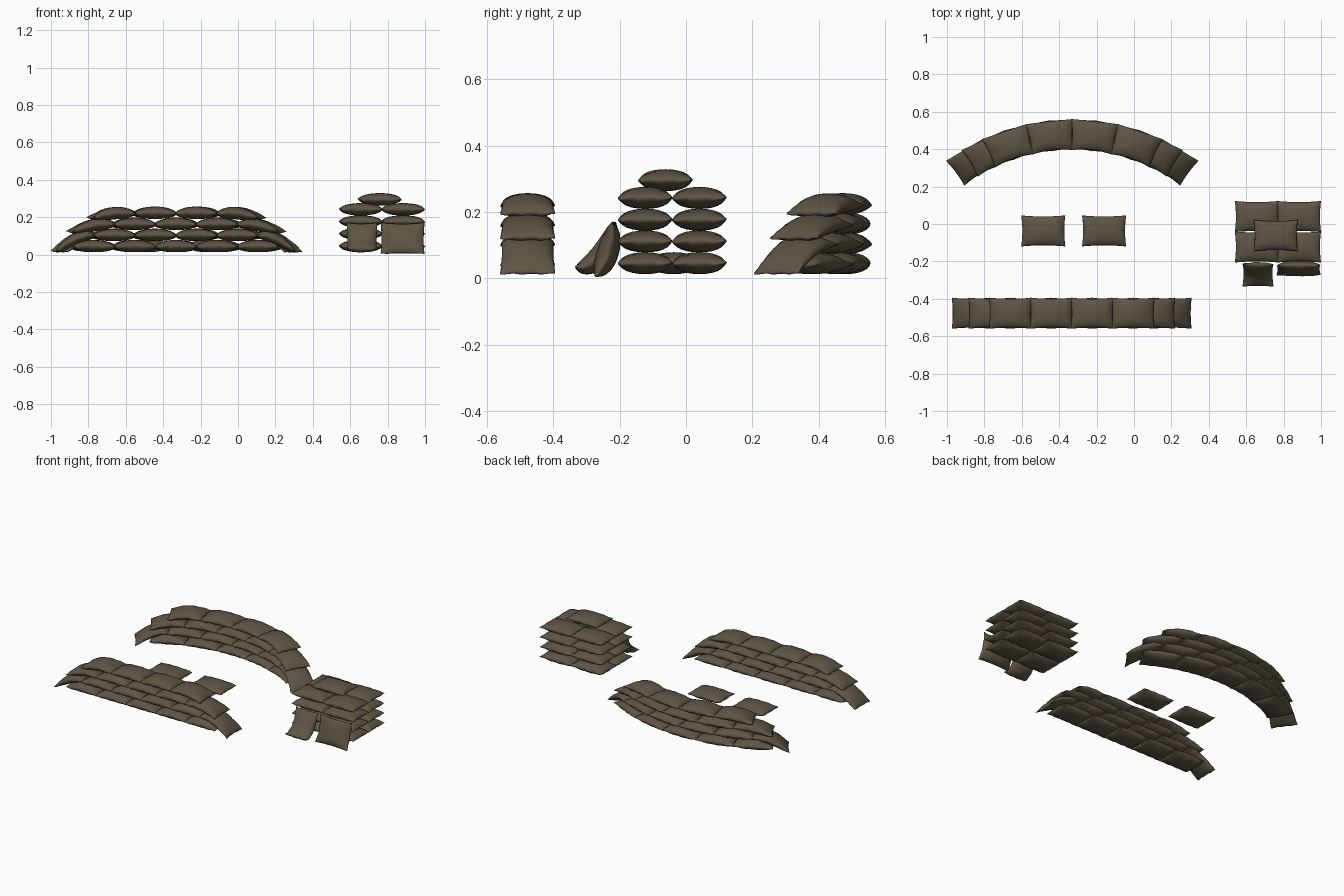
import bpy, bmesh, math
from mathutils import Vector

if "Cube" in bpy.data.objects:
    bpy.data.objects.remove(bpy.data.objects["Cube"])

L, W, T = 0.236, 0.166, 0.066      # sandbag length, width, thickness
NU, NV = 16, 12                    # grid resolution of each bag face

cloth = bpy.data.materials.new("brown_burlap")
cloth.diffuse_color = (0.112, 0.090, 0.058, 1)
cloth.use_nodes = True
cloth.node_tree.nodes["Principled BSDF"].inputs["Base Color"].default_value = cloth.diffuse_color


def add_bag(bm, place):
    """Pillow with pinched seam; place(x, y, n) maps local coordinates to the scene."""
    def point(i, j, side):
        u = math.sin(math.pi * (i / NU - 0.5))
        v = math.sin(math.pi * (j / NV - 0.5))
        x = L / 2 * u * (1 - 0.05 * (1 - v * v))
        y = W / 2 * v * (1 - 0.07 * (1 - u * u))
        h = T / 2 * (max(0, 1 - abs(u) ** 2.3) * max(0, 1 - abs(v) ** 2.3)) ** 0.55
        ripple = 0.002 * (math.sin(11 * u) * v * v + math.sin(9 * v) * u * u)
        return Vector(place(x, y, side * h + ripple))

    top, bottom = {}, {}
    for i in range(NU + 1):
        for j in range(NV + 1):
            top[i, j] = bm.verts.new(point(i, j, 1))
            seam = i in (0, NU) or j in (0, NV)
            bottom[i, j] = top[i, j] if seam else bm.verts.new(point(i, j, -1))
    for i in range(NU):
        for j in range(NV):
            q = [(i, j), (i + 1, j), (i + 1, j + 1), (i, j + 1)]
            bm.faces.new([top[k] for k in q])
            if any(bottom[k] is not top[k] for k in q):
                bm.faces.new([bottom[k] for k in reversed(q)])


def build(name, placements):
    bm = bmesh.new()
    for p in placements:
        add_bag(bm, p)
    bmesh.ops.recalc_face_normals(bm, faces=bm.faces)
    for f in bm.faces:
        f.smooth = True
    me = bpy.data.meshes.new(name)
    bm.to_mesh(me)
    bm.free()
    me.materials.append(cloth)
    ob = bpy.data.objects.new(name, me)
    bpy.context.collection.objects.link(ob)


def flat(cx, cy, cz):
    return lambda x, y, n: (cx + x, cy + y, cz + n)


def bend(p0, p1, p2, cross, along_length):
    """Bag draped along a quadratic curve in the y-z plane."""
    p0, p1, p2 = Vector(p0), Vector(p1), Vector(p2)

    def place(x, y, n):
        t, c = (x / L + 0.5, y) if along_length else (y / W + 0.5, x)
        p = p0 * (1 - t) ** 2 + p1 * 2 * t * (1 - t) + p2 * t * t
        d = ((p1 - p0) * (1 - t) + (p2 - p1) * t).normalized()
        return (cross + c, p.x - d.y * n, p.y + d.x * n)
    return place


# Wall rows: bag count, centre height, droop start, droop strength
PITCH = 0.222
ROWS = [(5, 0.046, 9, 0), (6, 0.106, 0.47, 0.95), (5, 0.165, 0.38, 0.5), (4, 0.224, 0.30, 0.4)]


def wall(guide, stretch):
    bags = []
    for count, z, start, k in ROWS:
        for i in range(count):
            c = (i - (count - 1) / 2) * PITCH

            def place(x, y, n, c=c, z=z, start=start, k=k):
                s = c + x * 0.985
                over = max(0, abs(s) - start)
                drop = k * over ** 1.5 + 0.005 * (2 * x / L) ** 2
                s -= math.copysign(0.1 * over, s) if k > 0.8 else 0
                px, py = guide(s * stretch, y)
                return (px, py, z + n - drop)
            bags.append(place)
    return bags


# Straight and curved walls
R = 1.05
build("straight_wall", wall(lambda s, y: (-0.333 + s, -0.477 + y), 0.985))
build("curved_wall", wall(lambda s, y: (-0.33 + (R + y) * math.sin(s / R),
                                        0.478 - R + (R + y) * math.cos(s / R)), 1.03))

# Square stack with one bag on top
stack = [flat(x, y, 0.046 + 0.0655 * r) for r in range(4)
         for x in (0.657, 0.882) for y in (-0.123, 0.040)]
build("bag_stack", stack + [flat(0.758, -0.062, 0.296)])

# Two bags leaning on the stack
build("folded_bag", [bend((-0.335, 0.032), (-0.245, 0.03), (-0.215, 0.172), 0.663, True)])
build("leaning_bag", [bend((-0.275, 0.006), (-0.225, 0.06), (-0.22, 0.172), 0.88, False)])

# Two single bags on the ground
build("single_bags", [flat(-0.485, -0.037, 0.046), flat(-0.16, -0.037, 0.046)])
